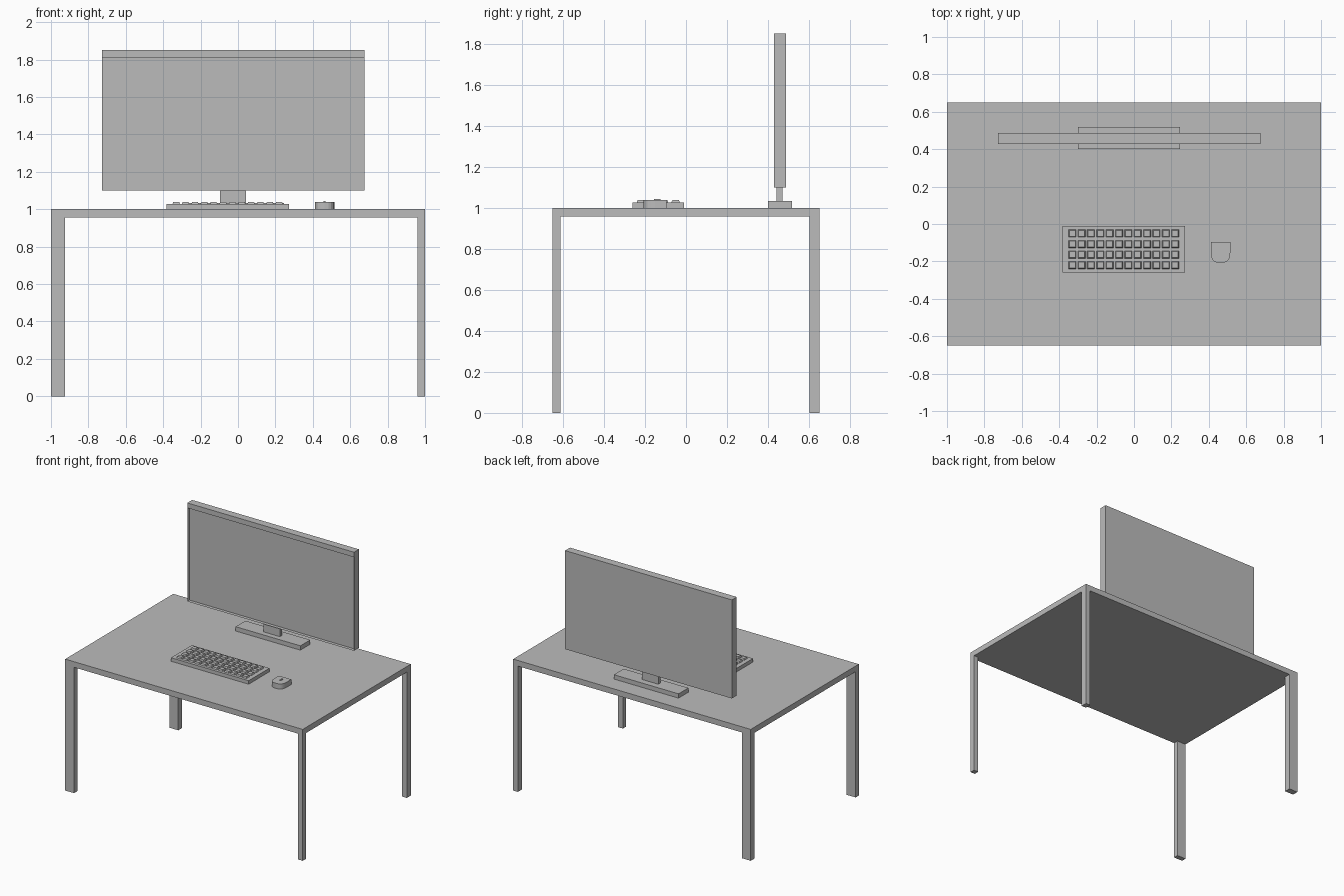
import bpy, bmesh, math

if "Cube" in bpy.data.objects:
    bpy.data.objects.remove(bpy.data.objects["Cube"])

grey = bpy.data.materials.new("plain grey")
grey.diffuse_color = (0.5, 0.5, 0.5, 1)
grey.use_nodes = True
grey.node_tree.nodes["Principled BSDF"].inputs["Base Color"].default_value = grey.diffuse_color


def finish(name, bm):
    bmesh.ops.recalc_face_normals(bm, faces=bm.faces)
    me = bpy.data.meshes.new(name)
    bm.to_mesh(me)
    bm.free()
    me.materials.append(grey)
    ob = bpy.data.objects.new(name, me)
    bpy.context.collection.objects.link(ob)
    return ob


def add_box(bm, x, y, z, taper=0.0):
    """Box from (min, max) pairs; taper pulls the top edges inward."""
    rings = []
    for h, t in ((z[0], 0), (z[1], taper)):
        rings.append([bm.verts.new(p) for p in (
            (x[0] + t, y[0] + t, h), (x[1] - t, y[0] + t, h),
            (x[1] - t, y[1] - t, h), (x[0] + t, y[1] - t, h))])
    low, top = rings
    bm.faces.new(low[::-1])
    bm.faces.new(top)
    for i in range(4):
        j = (i + 1) % 4
        bm.faces.new((low[i], low[j], top[j], top[i]))


def box(name, x, y, z):
    bm = bmesh.new()
    add_box(bm, x, y, z)
    return finish(name, bm)


# Desk top and legs
box("desk_top", (-1, 1), (-0.65, 0.65), (0.957, 1.0))
for side, x in (("left", (-1, -0.925)), ("right", (0.96, 1))):
    for end, y in (("front", (-0.65, -0.612)), ("back", (0.602, 0.65))):
        box(f"{end}_{side}_leg", x, y, (0, 0.957))

# Monitor stand
box("monitor_base", (-0.30, 0.245), (0.40, 0.518), (1.0, 1.033))
box("monitor_neck", (-0.096, 0.043), (0.441, 0.47), (1.033, 1.10))

# Monitor: frame with a recessed screen in its front face
bm = bmesh.new()
add_box(bm, (-0.727, 0.677), (0.428, 0.487), (1.10, 1.85))
front = min(bm.faces, key=lambda f: f.calc_center_median().y)
bmesh.ops.inset_individual(bm, faces=[front], thickness=0.027)
for v in front.verts:
    if v.co.z > 1.5:
        v.co.z = 1.812          # thicker top bezel
screen = bmesh.ops.extrude_discrete_faces(bm, faces=[front])["faces"][0]
for v in screen.verts:
    v.co.y += 0.027
finish("monitor", bm)

# Keyboard body and keys
box("keyboard_body", (-0.382, 0.272), (-0.26, -0.01), (1.0, 1.027))
bm = bmesh.new()
for row in range(4):
    for col in range(12):
        cx, cy = -0.33 + col * 0.05, -0.22 + row * 0.0565
        add_box(bm, (cx - 0.02, cx + 0.02), (cy - 0.02, cy + 0.02),
                (1.027, 1.038), 0.004)
finish("keyboard_keys", bm)

# Mouse: D-shaped outline, round toward the user
bm = bmesh.new()
cx, r = 0.463, 0.052
outline = [(cx + r, -0.095), (cx - r, -0.095)]
for i in range(11):
    a = math.pi + math.pi * i / 10
    c, s = math.cos(a), math.sin(a)
    outline.append((cx + r * math.copysign(abs(c) ** 0.75, c),
                    -0.15 - 0.058 * abs(s) ** 0.75))
face = bm.faces.new([bm.verts.new((x, y, 1.0)) for x, y in outline])
top = bmesh.ops.extrude_face_region(bm, geom=[face], use_keep_orig=True)["geom"]
for v in top:
    if isinstance(v, bmesh.types.BMVert):
        v.co.z = 1.039
finish("mouse_body", bm)
box("mouse_wheel", (0.458, 0.468), (-0.155, -0.125), (1.039, 1.044))
